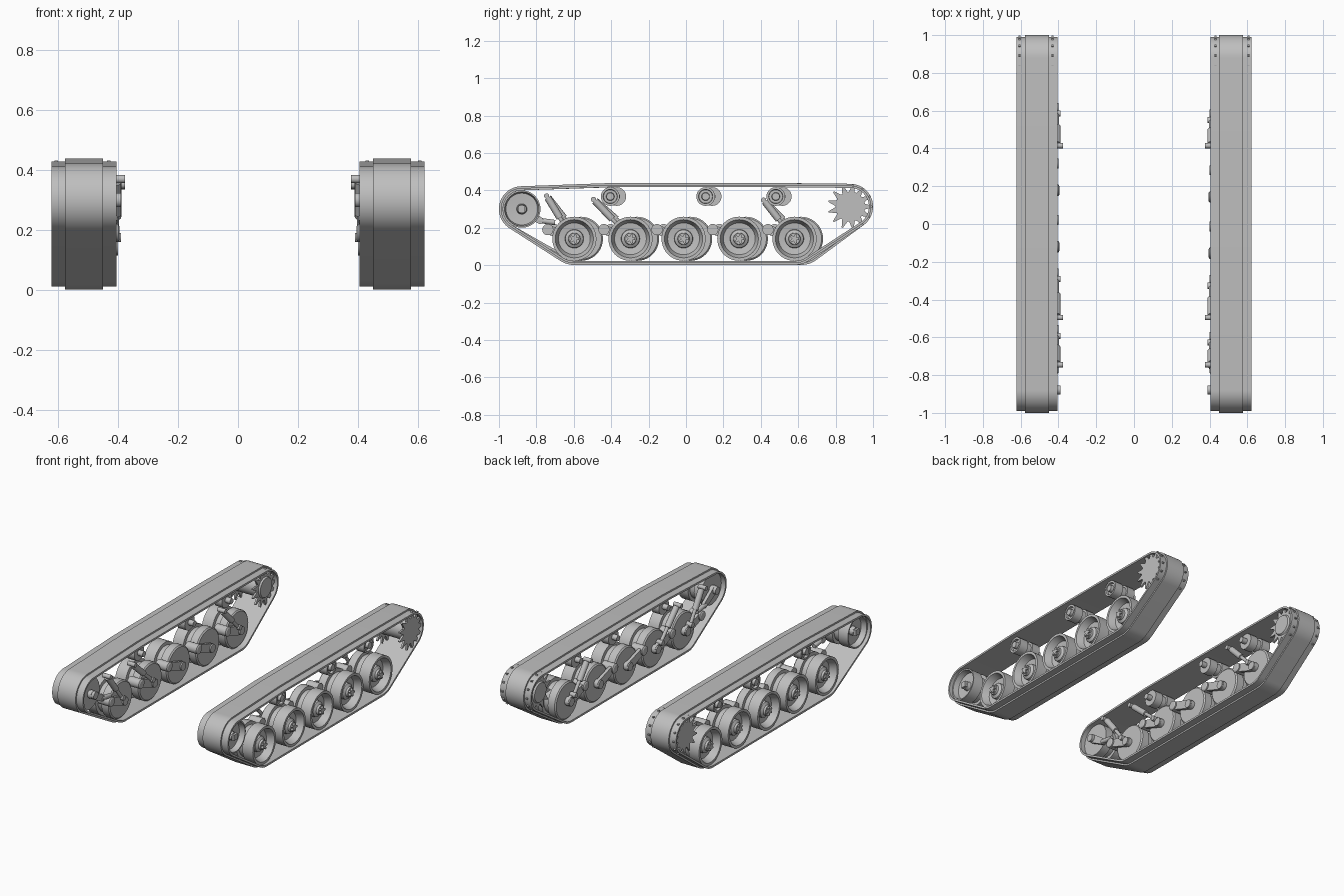
import bpy, bmesh, math
from mathutils import Vector

cube = bpy.data.objects.get("Cube")
if cube:
    bpy.data.objects.remove(cube, do_unlink=True)

steel = bpy.data.materials.new("grey_steel")
steel.use_nodes = True
GREY = (0.52, 0.52, 0.52, 1)
steel.diffuse_color = GREY
steel.node_tree.nodes["Principled BSDF"].inputs["Base Color"].default_value = GREY
parts = []


def finish(bm, name):
    bmesh.ops.remove_doubles(bm, verts=bm.verts, dist=1e-5)
    bmesh.ops.recalc_face_normals(bm, faces=bm.faces)
    mesh = bpy.data.meshes.new(name)
    bm.to_mesh(mesh)
    bm.free()
    mesh.materials.append(steel)
    obj = bpy.data.objects.new(name, mesh)
    bpy.context.collection.objects.link(obj)
    parts.append(obj)


def skin(name, rings, closed=False):
    """Join a row of equal point rings with quads, capping open ends."""
    bm = bmesh.new()
    loops = [[bm.verts.new(p) for p in ring] for ring in rings]
    n = len(loops[0])
    pairs = list(zip(loops, loops[1:]))
    if closed:
        pairs.append((loops[-1], loops[0]))
    else:
        bm.faces.new(loops[0])
        bm.faces.new(loops[-1])
    for a, b in pairs:
        for i in range(n):
            j = (i + 1) % n
            bm.faces.new((a[i], a[j], b[j], b[i]))
    finish(bm, name)


def circle(y, z, r, n):
    return [(y + r * math.cos(math.tau * k / n), z + r * math.sin(math.tau * k / n)) for k in range(n)]


def lathe(name, side, profile, y, z, n=40):
    """Turn (distance from centre plane, radius) pairs about a sideways axle."""
    skin(name, [[(side * x, *p) for p in circle(y, z, r, n)] for x, r in profile])


def prism(name, side, outline, x0, x1):
    skin(name, [[(side * x, *p) for p in outline] for x in (x0, x1)])


def rod(name, side, x, a, b, r, n=16):
    """Cylinder between two (y, z) points in the plane at x."""
    p, q = Vector((side * x, *a)), Vector((side * x, *b))
    u = Vector((1, 0, 0))
    v = (q - p).normalized().cross(u)
    offs = [u * c + v * s for c, s in circle(0, 0, r, n)]
    skin(name, [[p + o for o in offs], [q + o for o in offs]])


def star(y, z, r_out, r_in, teeth, tip=0.0):
    """Toothed outline; tip is the share of each pitch that is flat at the top."""
    pts = []
    pitch = math.tau / teeth
    for t in range(teeth):
        for r, f in ((r_in, -0.4), (r_out, -tip / 2 - 0.02), (r_out, tip / 2 + 0.02), (r_in, 0.4)):
            a = pitch * (t + f)
            pts.append((y + r * math.cos(a), z + r * math.sin(a)))
    return pts


def hull(circles, n=72):
    """Convex outline round circles as (point, outward direction) pairs."""
    dirs = circle(0, 0, 1, n)
    pts = sorted((round(y + r * c, 6), round(z + r * s, 6), c, s) for y, z, r in circles for c, s in dirs)

    def half(seq):
        out = []
        for p in seq:
            while len(out) > 1 and ((out[-1][0] - out[-2][0]) * (p[1] - out[-2][1])
                                    - (out[-1][1] - out[-2][1]) * (p[0] - out[-2][0])) <= 1e-7:
                out.pop()
            out.append(p)
        return out[:-1]
    return half(pts) + half(pts[::-1])


WHEEL_Y = (-0.597, -0.297, -0.013, 0.285, 0.58)
ROLLER_Y = (-0.405, 0.105, 0.48)
WHEEL_Z, WHEEL_R = 0.141, 0.118
ROLLER_Z, ROLLER_R = 0.367, 0.05
IDLER, SPROCKET, END_R = (-0.878, 0.3), (0.878, 0.313), 0.1

WHEEL = [(.435, .03), (.435, .11), (.442, .118), (.49, .118), (.492, .098), (.53, .098),
         (.532, .118), (.605, .118), (.605, .102), (.56, .085), (.555, .05), (.575, .048),
         (.585, .032), (.598, .03)]
ROLLER = [(.44, .02), (.44, .05), (.495, .05), (.495, .038), (.53, .038), (.53, .05),
          (.59, .05), (.59, .038), (.575, .036), (.575, .022), (.598, .02)]
IDLER_WHEEL = [(.435, .03), (.435, .1), (.49, .1), (.49, .08), (.53, .08), (.53, .1),
               (.6, .1), (.6, .092), (.565, .085), (.56, .03)]
DRUM = [(.415, .02), (.415, .06), (.425, .066), (.612, .066), (.612, .055), (.56, .052)]
BELT = [(.405, 0), (.405, .012), (.45, .012), (.45, .022),
        (.577, .022), (.577, .012), (.622, .012), (.622, 0)]

# shock absorbers: wheel index and upper mount
SHOCKS = ((0, (-0.745, 0.37)), (1, (-0.495, 0.352)), (4, (0.415, 0.348)))

for side, label, shift in ((1, "left", 0.0), (-1, "right", 0.035)):
    wheels = [y + shift for y in WHEEL_Y]
    rollers = [y + shift for y in ROLLER_Y]

    # track belt wrapped round all the wheels
    circles = [(y, WHEEL_Z, WHEEL_R) for y in wheels] + [(y, ROLLER_Z, ROLLER_R) for y in rollers]
    circles += [(*IDLER, END_R), (*SPROCKET, END_R)]
    path = hull(circles)
    skin(label + "_track_belt",
         [[(side * x, y + d * c, z + d * s) for x, d in BELT] for y, z, c, s in path], closed=True)

    # road wheels, hub nuts and trailing arms
    for i, y in enumerate(wheels):
        name = f"{label}_road_wheel_{i + 1}"
        lathe(name, side, WHEEL, y, WHEEL_Z)
        prism(name + "_nut", side, star(y, WHEEL_Z, .026, .014, 5, .3), .59, .61)
        pivot = (y - 0.142, 0.19)
        arm = [(p[0], p[1]) for p in hull([(y, WHEEL_Z, .028), (*pivot, .024)], 24)]
        prism(name + "_swing_arm", side, arm, .408, .428)
        lathe(name + "_axle", side, [(.4, .022), (.4, .026), (.45, .026)], y, WHEEL_Z, 20)
        lathe(name + "_pivot", side, [(.395, .022), (.4, .03), (.48, .03)], *pivot, 20)

    # shock absorbers
    for i, top in SHOCKS:
        name = f"{label}_shock_absorber_{i + 1}"
        foot = (wheels[i] - 0.03, 0.175)
        a, b = Vector(top), Vector(foot)
        rod(name + "_body", side, .408, a.lerp(b, .05), a.lerp(b, .6), .019)
        rod(name + "_piston", side, .408, a.lerp(b, .55), b, .011)
        lathe(name + "_top_pin", side, [(.376, .014), (.43, .014)], *top, 14)
        lathe(name + "_foot_pin", side, [(.39, .016), (.43, .016)], *foot, 14)

    # return rollers
    for i, y in enumerate(rollers):
        name = f"{label}_return_roller_{i + 1}"
        lathe(name, side, ROLLER, y, ROLLER_Z, 28)
        lathe(name + "_axle", side, [(.405, .018), (.45, .018)], y, ROLLER_Z, 16)

    # front idler with square hub, axle and tensioner
    lathe(label + "_idler", side, IDLER_WHEEL, *IDLER)
    lathe(label + "_idler_hub", side, [(.55, .03), (.585, .024)], *IDLER, 20)
    prism(label + "_idler_nut", side, [(IDLER[0] + a * .018, IDLER[1] + b * .018)
                                       for a, b in ((-1, -1), (1, -1), (1, 1), (-1, 1))], .57, .6)
    lathe(label + "_idler_axle", side, [(.39, .024), (.45, .024)], *IDLER, 20)
    crank = [(p[0], p[1]) for p in hull([(*IDLER, .026), (-.78, .238, .018)], 24)]
    prism(label + "_idler_crank", side, crank, .408, .428)
    rod(label + "_tensioner", side, .415, (-.79, .24), (-.7, .228), .014)

    # rear drive sprocket
    lathe(label + "_sprocket_drum", side, DRUM, *SPROCKET)
    for tag, x in (("inner", .425), ("outer", .6)):
        prism(f"{label}_sprocket_{tag}_ring", side, star(*SPROCKET, .12, .08, 13, .08), x, x + .012)

# smooth round surfaces, keep edges crisp
bpy.ops.object.select_all(action='DESELECT')
for obj in parts:
    obj.select_set(True)
bpy.context.view_layer.objects.active = parts[0]
bpy.ops.object.shade_smooth_by_angle(angle=math.radians(30))
